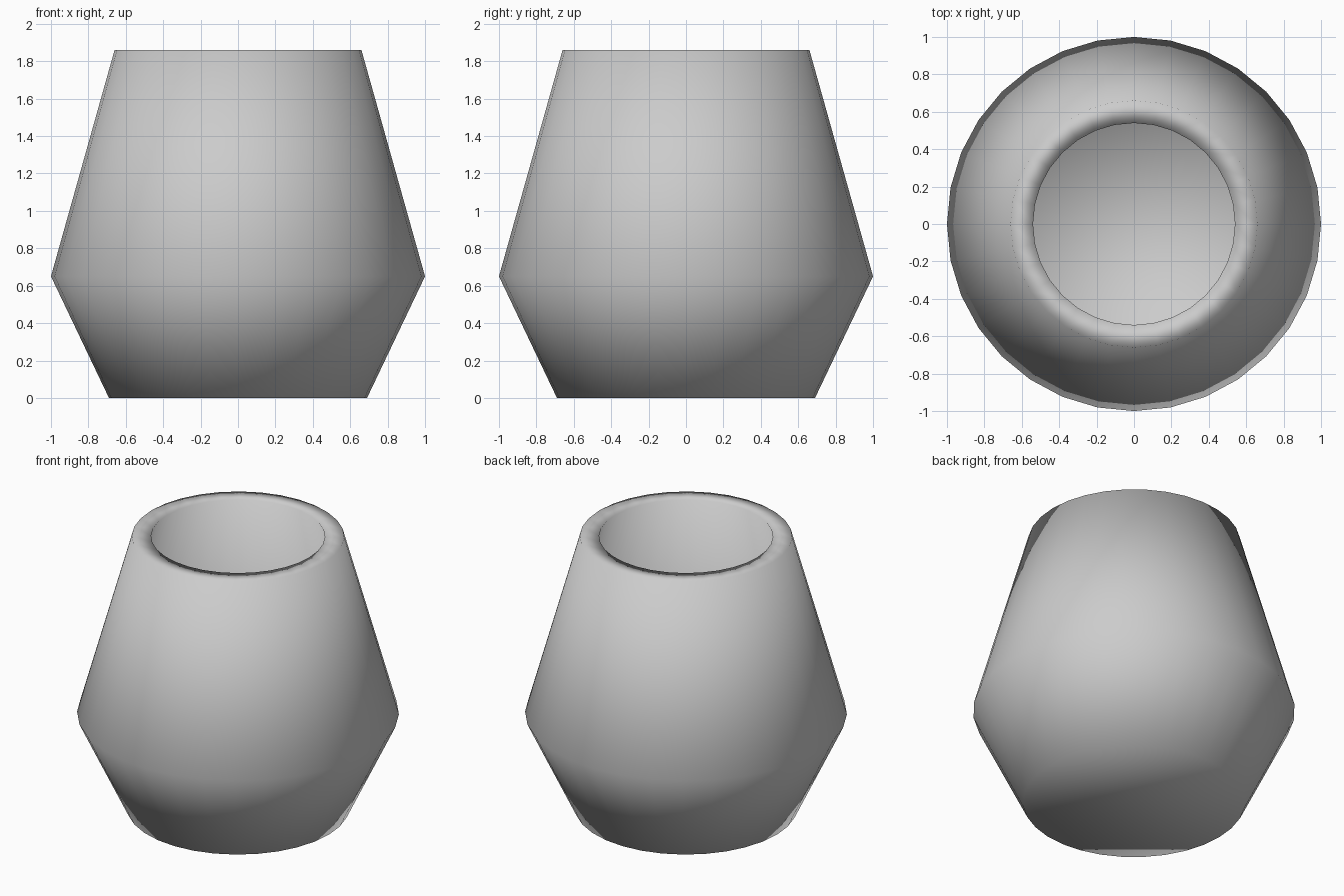
import bpy, bmesh, math

if "Cube" in bpy.data.objects:
    bpy.data.objects.remove(bpy.data.objects["Cube"])

SIDES = 32
# Half cross-section (radius, height): outside from the base up, over the rim, down the inside
PROFILE = [(0.69, 0.0), (1.0, 0.65), (0.66, 1.86),
           (0.54, 1.86), (0.87, 0.65), (0.61, 0.11)]

# Hollow vase body: one ring of vertices per profile point
bm = bmesh.new()
rings = []
for r, z in PROFILE:
    rings.append([bm.verts.new((r * math.cos(2 * math.pi * i / SIDES),
                                r * math.sin(2 * math.pi * i / SIDES), z))
                  for i in range(SIDES)])
for low, high in zip(rings, rings[1:]):
    for i in range(SIDES):
        j = (i + 1) % SIDES
        bm.faces.new((low[i], low[j], high[j], high[i]))

# Underside and inner floor
bm.faces.new(rings[0][::-1])
bm.faces.new(rings[-1])

# Smooth shading throughout
for f in bm.faces:
    f.smooth = True
bmesh.ops.recalc_face_normals(bm, faces=bm.faces)

mesh = bpy.data.meshes.new("vase")
bm.to_mesh(mesh)
bm.free()
vase = bpy.data.objects.new("vase", mesh)
bpy.context.collection.objects.link(vase)
